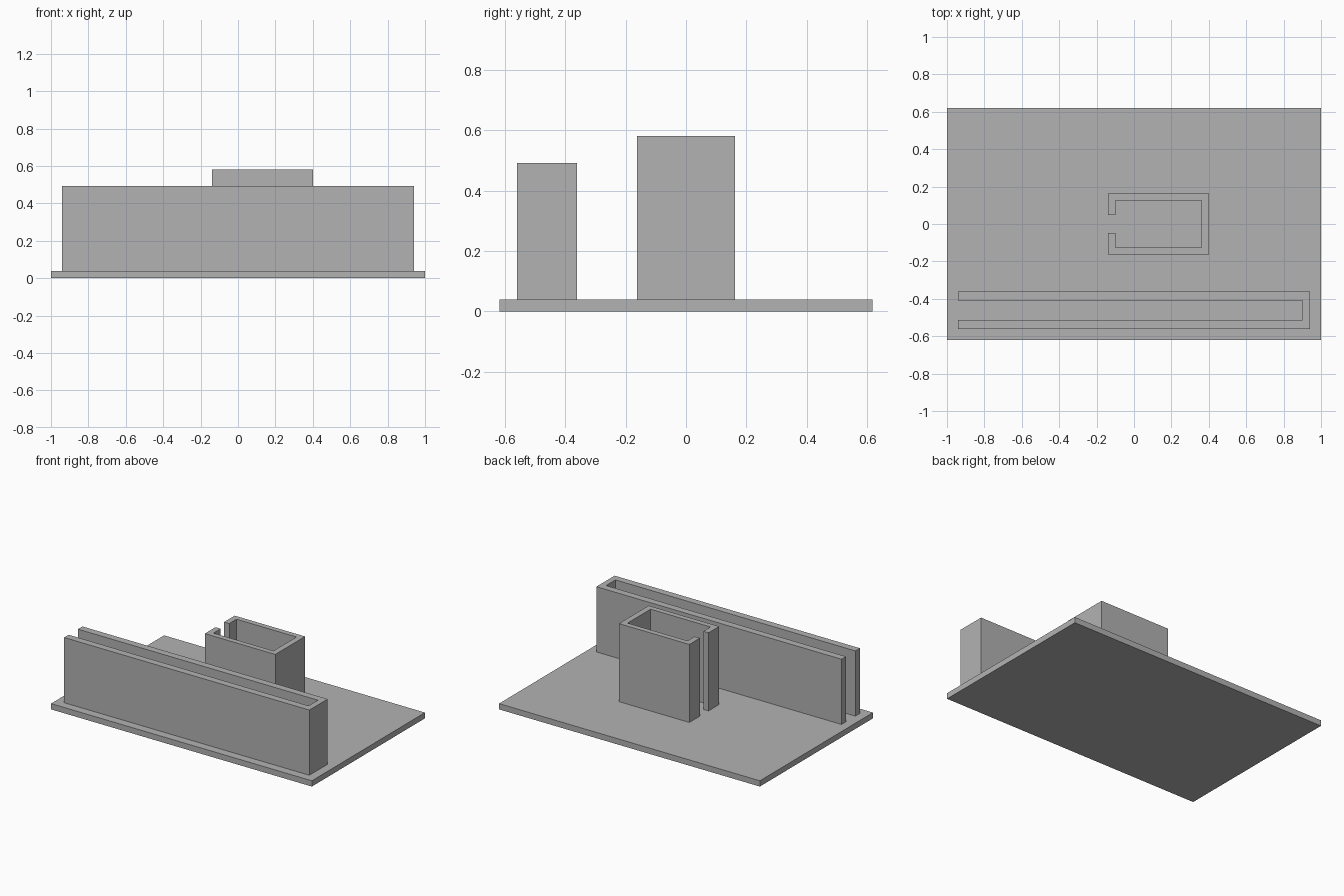
import bpy
import bmesh

if "Cube" in bpy.data.objects:
    bpy.data.objects.remove(bpy.data.objects["Cube"], do_unlink=True)

# Single matte grey
grey = bpy.data.materials.new("grey")
grey.use_nodes = True
COLOR = (0.448, 0.448, 0.448, 1)
grey.diffuse_color = COLOR
grey.node_tree.nodes["Principled BSDF"].inputs["Base Color"].default_value = COLOR

BASE_TOP = 0.04


def extrude_outline(name, outline, bottom, top):
    """Extrude a counter-clockwise floor outline into a solid."""
    bm = bmesh.new()
    face = bm.faces.new([bm.verts.new((x, y, bottom)) for x, y in outline])
    result = bmesh.ops.extrude_face_region(bm, geom=[face], use_keep_orig=True)
    verts = [g for g in result["geom"] if isinstance(g, bmesh.types.BMVert)]
    bmesh.ops.translate(bm, verts=verts, vec=(0, 0, top - bottom))
    bmesh.ops.recalc_face_normals(bm, faces=bm.faces)
    mesh = bpy.data.meshes.new(name)
    bm.to_mesh(mesh)
    bm.free()
    mesh.materials.append(grey)
    obj = bpy.data.objects.new(name, mesh)
    bpy.context.collection.objects.link(obj)
    return obj


def mirrored(half, center_y):
    """Complete a half outline by mirroring it across y = center_y."""
    near = [(x, center_y - y) for x, y in half]
    far = [(x, center_y + y) for x, y in reversed(half)]
    return near + far


# Flat base plate
extrude_outline("base_plate", mirrored([(-1, 0.619), (1, 0.619)], 0), 0, BASE_TOP)

# Long card slot: two walls joined at the left end, open at the right end
slot = [(-0.94, 0.051), (-0.94, 0.1), (0.94, 0.1)]
slot_inner = [(0.9, 0.051)]
outline = mirrored(slot, -0.461)
outline += [(x, -0.461 + y) for x, y in slot_inner]
outline += [(x, -0.461 - y) for x, y in slot_inner]
extrude_outline("card_slot", outline, BASE_TOP, 0.492)

# Square holder with two lips around a narrow opening on its right side
holder = [(-0.1, 0.047), (-0.14, 0.047), (-0.14, 0.163), (0.4, 0.163)]
holder_inner = [(-0.1, 0.126), (0.36, 0.126)]
outline = mirrored(holder, 0)
outline += [(x, y) for x, y in holder_inner]
outline += [(x, -y) for x, y in reversed(holder_inner)]
extrude_outline("pen_holder", outline, BASE_TOP, 0.581)
